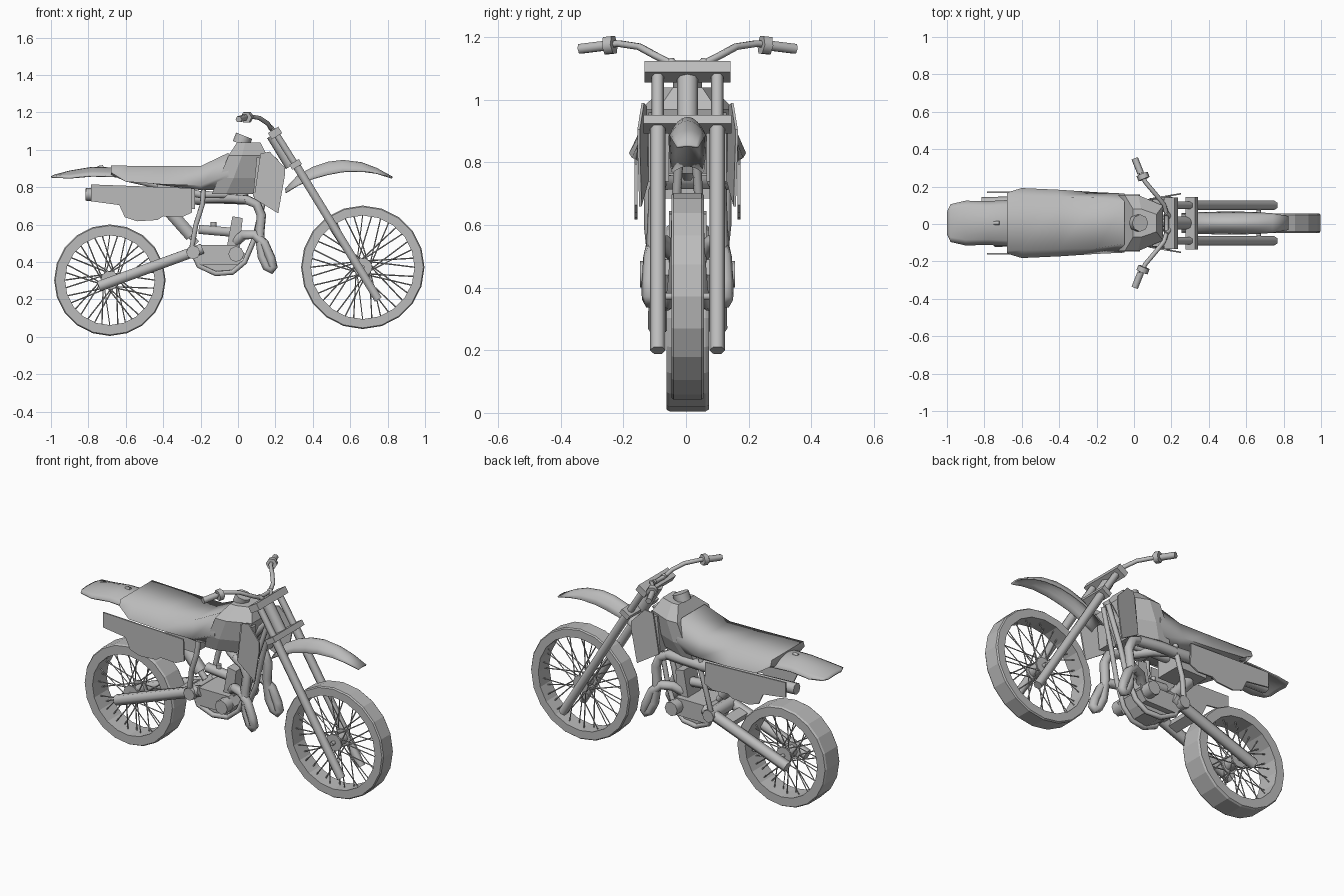
import bpy, bmesh, math
from mathutils import Matrix

cube = bpy.data.objects.get("Cube")
if cube:
    bpy.data.objects.remove(cube)

# Single flat grey
grey = bpy.data.materials.new("plain_grey")
grey.use_nodes = True
COLOUR = (0.5, 0.5, 0.5, 1)
grey.diffuse_color = COLOUR
grey.node_tree.nodes["Principled BSDF"].inputs["Base Color"].default_value = COLOUR
OFFSET_Y = 0.005
SIDES = (("right", -1), ("left", 1))


def place(name, mesh, smooth=0):
    mesh.transform(Matrix.Translation((0, OFFSET_Y, 0)))
    mesh.materials.clear()
    mesh.materials.append(grey)
    if smooth:
        mesh.shade_smooth()
        mesh.set_sharp_from_angle(angle=math.radians(smooth))
    obj = bpy.data.objects.new(name, mesh)
    bpy.context.scene.collection.objects.link(obj)
    return obj


def from_bmesh(name, bm, smooth=0):
    bmesh.ops.recalc_face_normals(bm, faces=bm.faces)
    mesh = bpy.data.meshes.new(name)
    bm.to_mesh(mesh)
    bm.free()
    return place(name, mesh, smooth)


def tubes(name, paths, radius, detail=1):
    """Round bars that follow one or more point paths."""
    curve = bpy.data.curves.new(name, "CURVE")
    curve.dimensions = "3D"
    curve.bevel_depth = radius
    curve.bevel_resolution = detail
    curve.use_fill_caps = True
    for path in paths:
        spline = curve.splines.new("POLY")
        spline.points.add(len(path) - 1)
        for point, co in zip(spline.points, path):
            point.co = (*co, 1)
    temp = bpy.data.objects.new(name + "_path", curve)
    mesh = bpy.data.meshes.new_from_object(temp)
    bpy.data.objects.remove(temp)
    mesh.name = name
    return place(name, mesh)


def mirrored_tubes(name, path, radius, detail=1):
    for label, s in SIDES:
        tubes(f"{label}_{name}", [[(x, s * y, z) for x, y, z in path]], radius, detail)


def loft(name, rings, loop=False, closed=True, smooth=0):
    """Skin over a row of equal sections."""
    bm = bmesh.new()
    rows = [[bm.verts.new(p) for p in ring] for ring in rings]
    n = len(rows[0])
    for i in range(len(rows) if loop else len(rows) - 1):
        a, b = rows[i], rows[(i + 1) % len(rows)]
        for j in range(n if closed else n - 1):
            k = (j + 1) % n
            bm.faces.new((a[j], a[k], b[k], b[j]))
    if closed and not loop:
        bm.faces.new(rows[0])
        bm.faces.new(rows[-1])
    return from_bmesh(name, bm, smooth)


def prism(name, outline, y0, y1, splay=0.0):
    """Side outline pushed from y0 to y1, turned outward along x by splay."""
    return loft(name, [[(x, y + splay * x, z) for x, z in outline] for y in (y0, y1)])


def box(name, centre, size, tilt=0.0):
    bm = bmesh.new()
    m = Matrix.Translation(centre) @ Matrix.Rotation(tilt, 4, "Y") @ Matrix.Diagonal((*size, 1))
    bmesh.ops.create_cube(bm, size=1, matrix=m)
    return from_bmesh(name, bm)


# Wheels: faceted tyre, hub, axle, crossed spokes
def wheel(label, cx, cz, radius, inner, half, axle):
    section = [(inner, -half), (radius - .006, -half), (radius, -half * .85),
               (radius, half * .85), (radius - .006, half), (inner, half)]

    def polar(r, a, y):
        return (cx + r * math.cos(a), y, cz + r * math.sin(a))

    count = 20
    loft(label + "_tyre", [[polar(r, math.tau * i / count, y) for r, y in section]
                           for i in range(count)], loop=True)
    spokes = []
    for i in range(36):
        a = math.tau * i / 36
        turn = 0.9 if i % 4 < 2 else -0.9
        y = .04 if i % 2 else -.04
        spokes.append([polar(.04, a + turn, y), polar(inner + .005, a, y * .3)])
    tubes(label + "_spokes", spokes, .0035, 0)
    tubes(label + "_hub", [[(cx, -.045, cz), (cx, .045, cz)]], .035, 2)
    tubes(label + "_hub_flanges", [[(cx, s * .036, cz), (cx, s * .046, cz)] for s in (-1, 1)], .05, 3)
    tubes(label + "_axle", [[(cx, -axle, cz), (cx, axle, cz)]], .012)


wheel("rear", -.685, .303, .298, .24, .068, .1)
wheel("front", .667, .372, .33, .277, .052, .07)

# Front fork and clamps
FORK_TILT = -.55
mirrored_tubes("fork_tube", [(.195, .095, 1.1), (.34, .095, .87)], .02)
mirrored_tubes("fork_leg", [(.3, .095, .935), (.75, .095, .2)], .025)
tubes("steering_stem", [[(.185, 0, 1.08), (.285, 0, .915)]], .034, 2)
box("upper_clamp", (.198, 0, 1.09), (.065, .275, .04), FORK_TILT)
box("lower_clamp", (.308, 0, .922), (.06, .28, .032), FORK_TILT)

# Handlebar, grips and lever mounts
half_bar = [(.175, .05, 1.115), (.16, .1, 1.14), (.115, .155, 1.17), (.06, .22, 1.18), (.02, .31, 1.17)]
bar = [(x, -y, z) for x, y, z in reversed(half_bar)] + half_bar
tubes("handlebar", [bar], .012)
mirrored_tubes("bar_mount", [(.19, .035, 1.1), (.17, .055, 1.125)], .014)
mirrored_tubes("grip", [(.036, .265, 1.173), (.004, .345, 1.163)], .018)
mirrored_tubes("lever_mount", [(.054, .235, 1.176), (.043, .262, 1.173)], .032)


# Fenders: arched strips, each station is (x, z, half width, drop)
def fender(name, stations):
    steps = [i / 4 for i in range(-4, 5)]
    rings = [[(x, t * w, z - drop * t * t) for t in steps] for x, z, w, drop in stations]
    obj = loft(name, rings, closed=False, smooth=35)
    shell = obj.modifiers.new("shell", "SOLIDIFY")
    shell.thickness = .008
    shell.offset = 0


fender("front_fender", [(.255, .79, .05, .02), (.32, .86, .054, .05), (.4, .905, .056, .06),
                        (.48, .932, .058, .065), (.56, .942, .058, .06), (.66, .93, .055, .045),
                        (.74, .9, .05, .025), (.825, .853, .035, .004)])
fender("rear_fender", [(-.998, .856, .06, .003), (-.98, .864, .1, .01), (-.9, .885, .118, .035),
                       (-.78, .905, .115, .045), (-.66, .902, .122, .045), (-.4, .85, .12, .03)])
tubes("tail_peak", [[(-.75, 0, .905), (-.72, 0, .91)]], .01)


# Seat with flared sides: (x, top z, top half, flare z, flare half, base z, base half)
def seat_ring(x, zt, wt, zm, wm, zb, wb):
    right = [(x, -wb, zb), (x, -wm, zm), (x, -wt, zt)]
    return right + [(x, -y, z) for x, y, z in reversed(right)]


loft("seat", [seat_ring(*s) for s in (
    (-.68, .915, .15, .88, .163, .868, .13), (-.6, .915, .145, .83, .187, .842, .14),
    (-.4, .913, .14, .815, .178, .81, .14), (-.2, .913, .135, .81, .165, .785, .13),
    (-.05, .985, .11, .87, .158, .785, .12))], smooth=75)


# Fuel tank, wide at the back and narrow in front: (z, back x, front x, half width)
def tank_ring(z, a, b, w):
    right = [(a, -w, z), (a + .35 * (b - a), -w, z), (b, -.62 * w, z)]
    return right + [(x, -y, z) for x, y, z in reversed(right)]


loft("fuel_tank", [tank_ring(*s) for s in (
    (.765, -.14, .08, .125), (.85, -.1, .12, .15), (.97, -.05, .155, .15), (1.04, -.005, .12, .075))])
tubes("fuel_cap", [[(.015, 0, 1.03), (.033, 0, 1.075)]], .046, 2)

# Radiator shrouds and side number plates
shroud = [(.12, .98), (.17, .99), (.25, .905), (.25, .86), (.215, .66), (.085, .74)]
side_plate = [(-.785, .815), (-.25, .795), (-.245, .665), (-.3, .64), (-.4, .645), (-.43, .625),
              (-.54, .618), (-.605, .64), (-.635, .705), (-.785, .725)]
for label, s in SIDES:
    prism(label + "_radiator_shroud", shroud, s * .11, s * .118, s * .17)
    prism(label + "_radiator", [(.1, .96), (.16, .95), (.14, .74), (.08, .75)], s * .06, s * .125)
    prism(label + "_side_plate", side_plate, s * .16, s * .169)

# Frame
mirrored_tubes("cradle_tube", [(-.25, .08, .47), (-.21, .08, .38), (-.12, .07, .338), (-.03, .06, .345),
                               (.035, .05, .4), (.09, .04, .53), (.13, .035, .7), (.2, .02, .93)], .015)
mirrored_tubes("seat_post", [(-.185, .115, .79), (-.19, .125, .71), (-.225, .125, .6), (-.25, .11, .46)], .015)
tubes("backbone", [[(.2, 0, .96), (.03, 0, .76), (-.2, 0, .76), (-.6, 0, .85)]], .022)
box("air_box", (-.33, 0, .75), (.2, .16, .13))

# Swingarm and rear shock
mirrored_tubes("swingarm_beam", [(-.19, .09, .472), (-.745, .095, .27)], .032)
tubes("swingarm_pivot", [[(-.24, -.13, .452), (-.24, .13, .452)]], .037, 2)
box("swingarm_bridge", (-.33, 0, .42), (.06, .17, .04), -.35)
tubes("rear_shock", [[(-.39, 0, .7), (-.22, 0, .5)]], .018)
tubes("shock_spring", [[(-.37, 0, .675), (-.25, 0, .54)]], .038)

# Engine
prism("crankcase", [(-.27, .44), (-.2, .49), (0, .49), (.04, .44), (0, .385), (-.2, .385)], -.095, .095)
prism("skid_plate", [(-.2, .385), (0, .385), (-.04, .35), (-.13, .345)], -.06, .06)
prism("cylinder", [(-.06, .48), (.01, .48), (.025, .635), (-.03, .645)], -.06, .06)
mirrored_tubes("engine_cover", [(-.01, .09, .443), (-.01, .152, .443)], .042, 2)
tubes("carburettor", [[(-.04, 0, .56), (-.21, 0, .575)]], .028)
tubes("carburettor_top", [[(-.13, 0, .56), (-.13, 0, .615)]], .016)

# Exhaust loops joining into one pipe and silencer on the left
mirrored_tubes("exhaust_loop", [(-.01, .045, .51), (.03, .08, .545), (.09, .105, .545), (.14, .115, .5),
                                (.175, .12, .42), (.187, .12, .375), (.178, .118, .36), (.155, .115, .375),
                                (.13, .11, .43), (.115, .105, .55), (.125, .1, .65), (.1, .1, .71),
                                (.04, .09, .735)], .027)
tubes("exhaust_crossover", [[(.05, -.095, .733), (-.02, -.05, .738), (-.09, .05, .738), (-.18, .11, .738)]], .026)
tubes("exhaust_pipe", [[(.05, .092, .733), (-.08, .11, .738), (-.2, .115, .738)]], .03)
tubes("silencer", [[(-.18, .11, .738), (-.3, .115, .745), (-.815, .105, .762)]], .034, 2)
